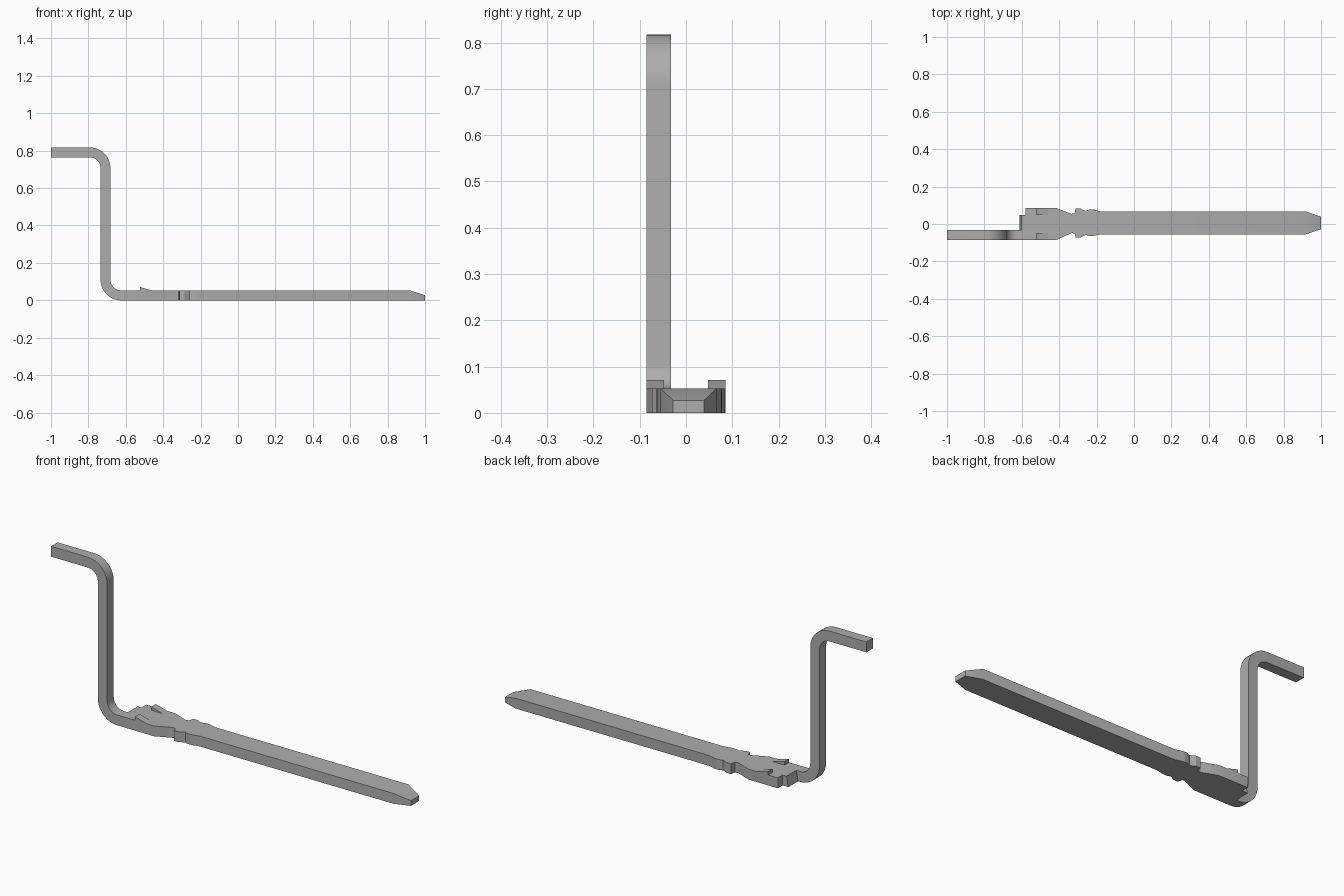
import bpy, bmesh
from math import sin, cos, pi, radians
from mathutils import Vector

cube = bpy.data.objects.get("Cube")
if cube:
    bpy.data.objects.remove(cube, do_unlink=True)

steel = bpy.data.materials.new("plain grey steel")
steel.use_nodes = True
GREY = (0.42, 0.42, 0.42, 1)
steel.diffuse_color = GREY
steel.node_tree.nodes["Principled BSDF"].inputs["Base Color"].default_value = GREY

T = 0.053            # stock thickness
FRONT = -0.085       # front edge of the handle bar


def prism(points, direction):
    """Extrude a closed planar outline along a direction."""
    bm = bmesh.new()
    face = bm.faces.new([bm.verts.new(p) for p in points])
    ext = bmesh.ops.extrude_face_region(bm, geom=[face])
    moved = [g for g in ext["geom"] if isinstance(g, bmesh.types.BMVert)]
    bmesh.ops.translate(bm, verts=moved, vec=Vector(direction))
    return bm


def finish(bm, name):
    bmesh.ops.recalc_face_normals(bm, faces=bm.faces)
    mesh = bpy.data.meshes.new(name)
    bm.to_mesh(mesh)
    bm.free()
    mesh.materials.append(steel)
    obj = bpy.data.objects.new(name, mesh)
    bpy.context.collection.objects.link(obj)
    bpy.ops.object.select_all(action='DESELECT')
    obj.select_set(True)
    bpy.context.view_layer.objects.active = obj
    bpy.ops.object.shade_smooth_by_angle(angle=radians(30))
    return obj


def arc(cx, cz, r, start, end, steps=12):
    angles = [start + (end - start) * i / steps for i in range(steps + 1)]
    return [(cx + r * cos(a), cz + r * sin(a)) for a in angles]


# Cranked handle: square bar with two rounded bends
R, r = 0.11, 0.11 - T
low, high = (-0.625, 0.11), (-0.792, 0.817 - 0.11)
outline = ([(-0.6, 0)]
           + arc(*low, R, 1.5 * pi, pi)
           + arc(*high, r, 0, pi / 2)
           + [(-1, 0.817 - T), (-1, 0.817)]
           + arc(*high, R, pi / 2, 0)
           + arc(*low, r, pi, 1.5 * pi)
           + [(-0.6, T)])
finish(prism([(x, FRONT, z) for x, z in outline], (0, T, 0)), "cranked_handle")

# Flat blade: shouldered head, neck, two small lobes and tapered tip
back_edge = [(-0.613, 0.047), (-0.58, 0.047), (-0.58, 0.085), (-0.415, 0.085),
             (-0.335, 0.054), (-0.318, 0.057), (-0.312, 0.083), (-0.287, 0.083),
             (-0.275, 0.076), (-0.258, 0.07), (-0.24, 0.078), (-0.215, 0.077),
             (-0.175, 0.066), (0.92, 0.066), (1, 0.039)]
front_edge = [(-0.613, -0.033), (-0.6, -0.033), (-0.6, FRONT), (-0.415, FRONT),
              (-0.335, -0.049), (-0.318, -0.05), (-0.312, -0.073), (-0.287, -0.073),
              (-0.275, -0.066), (-0.258, -0.058), (-0.24, -0.064), (-0.215, -0.063),
              (-0.175, -0.055), (0.92, -0.055), (1, -0.028)]
bm = prism([(x, y, 0) for x, y in front_edge + back_edge[::-1]], (0, 0, T))
for level in (0, T):
    pair = [v for v in bm.verts
            if abs(v.co.x - 0.92) < 0.001 and abs(v.co.z - level) < 0.001]
    bmesh.ops.connect_verts(bm, verts=pair)
for v in bm.verts:
    if v.co.z > T / 2:
        if v.co.x > 0.99:
            v.co.z = 0.027       # sloped tip
        elif v.co.x < -0.61:
            v.co.x = -0.602      # slanted rear end
finish(bm, "flat_blade")

# Raised locking barbs on both edges of the head
for name, y in (("front_barb", FRONT), ("back_barb", 0.048)):
    wedge = [(-0.525, y, T - 0.002), (-0.46, y, T - 0.002), (-0.46, y, T), (-0.525, y, 0.071)]
    finish(prism(wedge, (0, 0.037, 0)), name)
